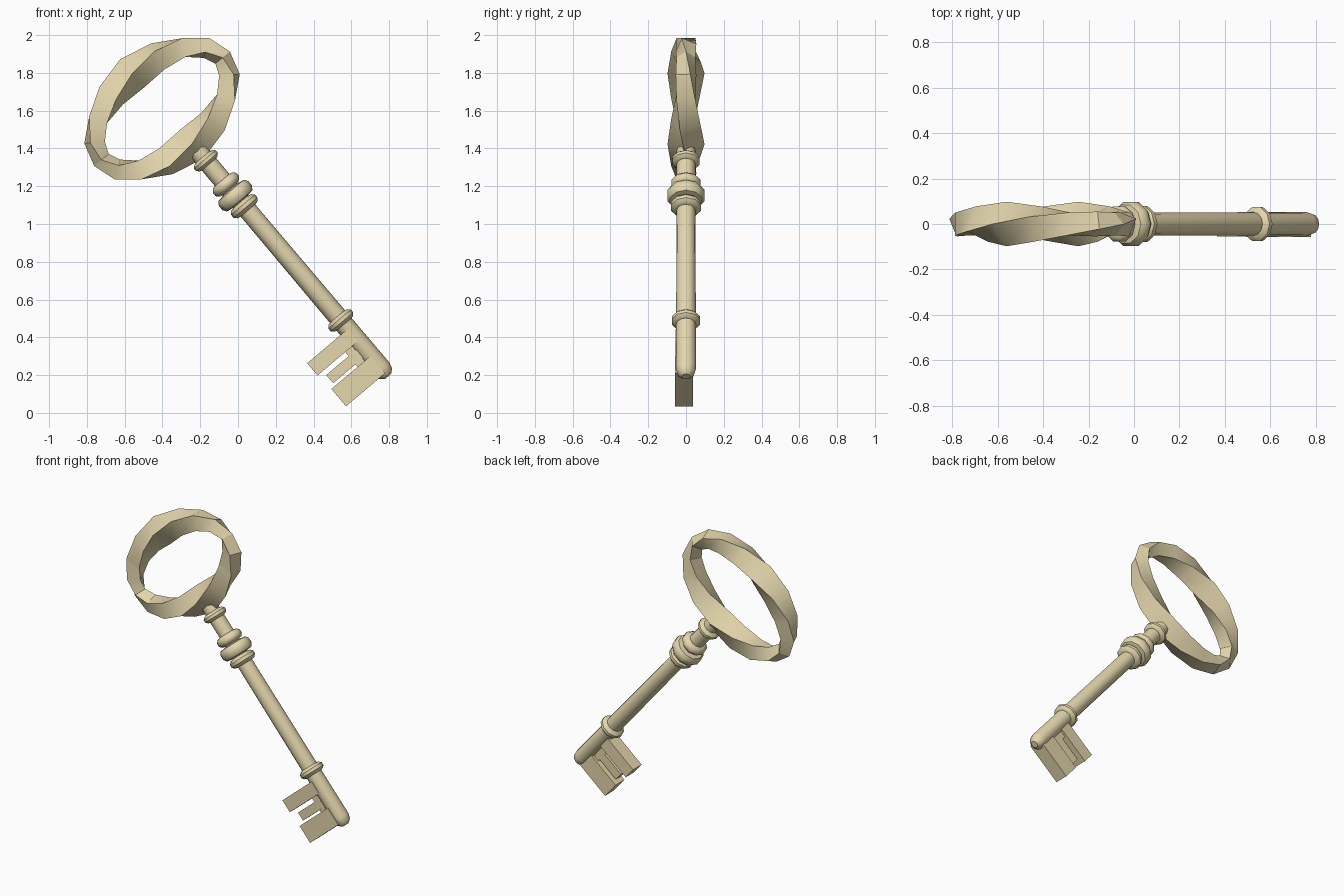
import bpy, bmesh, math
from mathutils import Matrix, Vector

if "Cube" in bpy.data.objects:
    bpy.data.objects.remove(bpy.data.objects["Cube"])

# Key frame: local -z runs down the shaft, local x points across it
U = Vector((0.645, 0, -0.764)).normalized()
V = Vector((-U.z, 0, U.x))
FRAME = Matrix(((V.x, 0, -U.x, -0.17),
                (0, 1, 0, 0),
                (V.z, 0, -U.z, 1.335),
                (0, 0, 0, 1)))

brass = bpy.data.materials.new("brass")
brass.diffuse_color = (0.78, 0.68, 0.42, 1)
brass.use_nodes = True
brass.node_tree.nodes["Principled BSDF"].inputs["Base Color"].default_value = brass.diffuse_color


def finish(name, bm, angle=40):
    bmesh.ops.recalc_face_normals(bm, faces=bm.faces)
    bm.transform(FRAME)
    mesh = bpy.data.meshes.new(name)
    bm.to_mesh(mesh)
    bm.free()
    ob = bpy.data.objects.new(name, mesh)
    bpy.context.collection.objects.link(ob)
    mesh.materials.append(brass)
    bpy.context.view_layer.objects.active = ob
    ob.select_set(True)
    bpy.ops.object.shade_smooth_by_angle(angle=math.radians(angle))
    ob.select_set(False)
    return ob


def skin(bm, rings, closed):
    n = len(rings[0])
    count = len(rings) if closed else len(rings) - 1
    for i in range(count):
        a, b = rings[i], rings[(i + 1) % len(rings)]
        for j in range(n):
            k = (j + 1) % n
            bm.faces.new((a[j], a[k], b[k], b[j]))
    if not closed:
        bm.faces.new(rings[0])
        bm.faces.new(rings[-1])


def lathe(name, profile, sides):
    bm = bmesh.new()
    rings = []
    for s, r in profile:
        rings.append([bm.verts.new((r * math.cos(2 * math.pi * j / sides),
                                    r * math.sin(2 * math.pi * j / sides), -s))
                      for j in range(sides)])
    skin(bm, rings, False)
    return finish(name, bm)


def block(name, s0, s1, w, y0, y1):
    bm = bmesh.new()
    bmesh.ops.create_cube(bm, size=1)
    bm.transform(Matrix.Translation((-w / 2, (y0 + y1) / 2, -(s0 + s1) / 2))
                 @ Matrix.Diagonal((w, y1 - y0, s1 - s0, 1)))
    return finish(name, bm)


# Bow: oval loop with a twisting four-sided section, thick at top and bottom
bm = bmesh.new()
rings = []
SEG = 16
for i in range(SEG):
    t = 2 * math.pi * i / SEG
    c, s = math.cos(t), math.sin(t)
    centre = Vector((0.42 * s, 0, 0.36 + 0.245 * c))
    out = Vector((s / 0.42, 0, c / 0.245)).normalized()
    fold = abs(math.asin(max(-1, min(1, c)))) / (math.pi / 2)
    r = 0.05 + 0.048 * fold ** 1.2
    rings.append([bm.verts.new(centre + out * r * math.cos(t + k * math.pi / 2)
                               + Vector((0, 1, 0)) * r * math.sin(t + k * math.pi / 2))
                  for k in range(4)])
# Four quarter turns bring the section back to its start
skin(bm, rings, True)
finish("bow", bm, 30)

# Shaft with a rounded tip
lathe("shaft", [(-0.08, 0.05), (0.3, 0.05), (1.44, 0.053), (1.475, 0.045), (1.495, 0.022)], 12)

# Collars: position along the shaft, radius, half length
for name, s, r, h in (("bow_collar", 0.0, 0.075, 0.026),
                      ("upper_collar", 0.165, 0.082, 0.032),
                      ("middle_collar", 0.242, 0.102, 0.042),
                      ("lower_collar", 0.315, 0.083, 0.03),
                      ("bit_collar", 1.107, 0.078, 0.028)):
    lathe(name, [(s - h, 0.05), (s - 0.85 * h, r - 0.014), (s - 0.35 * h, r),
                 (s + 0.35 * h, r), (s + 0.85 * h, r - 0.014), (s + h, 0.05)], 10)

# Bit: web along the shaft and three teeth
block("bit_web", 1.165, 1.465, 0.09, -0.03, 0.02)
block("upper_tooth", 1.165, 1.25, 0.282, -0.055, 0.035)
block("middle_tooth", 1.278, 1.335, 0.245, -0.035, 0.02)
block("lower_tooth", 1.352, 1.472, 0.272, -0.057, 0.037)
